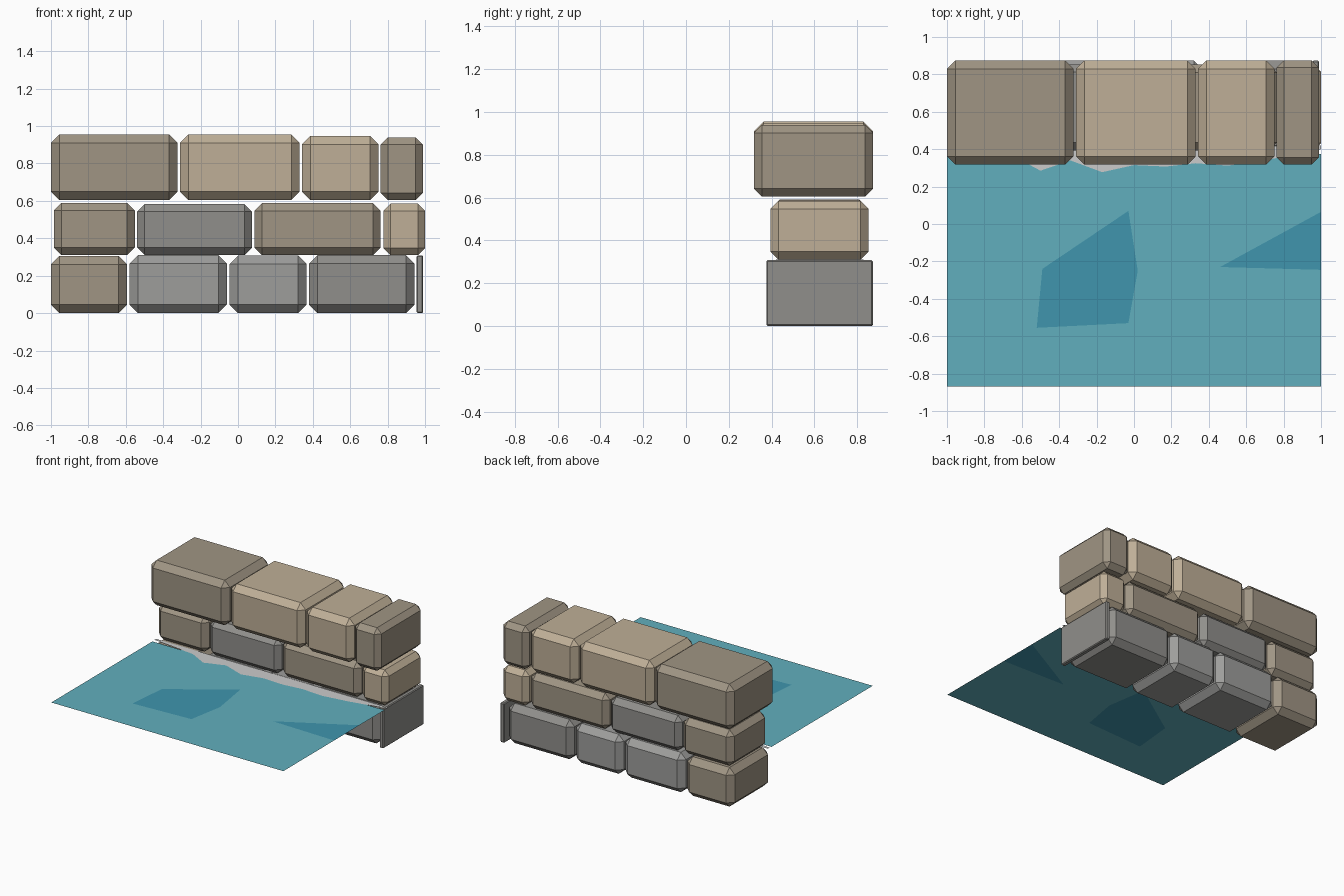
import bpy, bmesh
from mathutils import Vector
from mathutils.geometry import delaunay_2d_cdt

if "Cube" in bpy.data.objects:
    bpy.data.objects.remove(bpy.data.objects["Cube"])


def material(name, rgb):
    m = bpy.data.materials.new(name)
    m.diffuse_color = (*rgb, 1)
    m.use_nodes = True
    m.node_tree.nodes["Principled BSDF"].inputs["Base Color"].default_value = m.diffuse_color
    return m


MATS = {
    "tan": material("dark_tan", (0.35, 0.30, 0.23)),
    "sand": material("light_tan", (0.52, 0.43, 0.31)),
    "grey": material("dark_grey", (0.28, 0.275, 0.26)),
    "pale": material("light_grey", (0.34, 0.34, 0.33)),
}
WATER = material("water", (0.12, 0.43, 0.51))
DEEP = material("deep_water", (0.05, 0.30, 0.42))
FOAM = material("foam", (0.72, 0.74, 0.74))


def add_object(name, bm, *mats):
    me = bpy.data.meshes.new(name)
    bm.to_mesh(me)
    bm.free()
    for m in mats:
        me.materials.append(m)
    ob = bpy.data.objects.new(name, me)
    bpy.context.collection.objects.link(ob)
    return ob


def stone(name, x0, x1, y0, y1, z0, z1, mat):
    bm = bmesh.new()
    bmesh.ops.create_cube(bm, size=1)
    lo, hi = Vector((x0, y0, z0)), Vector((x1, y1, z1))
    for v in bm.verts:
        v.co = Vector(lo[i] + (v.co[i] + 0.5) * (hi[i] - lo[i]) for i in range(3))
    width = min(0.045, 0.17 * (x1 - x0), 0.15 * (z1 - z0))
    bmesh.ops.bevel(bm, geom=bm.edges[:], offset=width, offset_type='OFFSET',
                    segments=1, affect='EDGES', profile=0.5)
    add_object(name, bm, mat)


# Three courses of chamfered blocks: depth range, base, (x0, x1, top, colour)
COURSES = [
    ("bottom", 0.375, 0.873, 0.0, [
        (-1.0, -0.593, 0.305, "tan"), (-0.58, -0.06, 0.31, "pale"),
        (-0.045, 0.366, 0.308, "pale"), (0.38, 0.943, 0.31, "grey"),
        (0.955, 0.99, 0.308, "grey")]),
    ("middle", 0.394, 0.853, 0.31, [
        (-0.985, -0.552, 0.59, "tan"), (-0.54, 0.075, 0.583, "grey"),
        (0.087, 0.763, 0.588, "tan"), (0.777, 1.0, 0.585, "sand")]),
    ("top", 0.317, 0.874, 0.604, [
        (-1.0, -0.323, 0.955, "tan"), (-0.31, 0.33, 0.955, "sand"),
        (0.342, 0.752, 0.947, "sand"), (0.763, 0.988, 0.94, "tan")]),
]
for course, y0, y1, z0, blocks in COURSES:
    for i, (x0, x1, z1, col) in enumerate(blocks, 1):
        stone(f"{course}_stone_{i}", x0, x1, y0, y1, z0, z1, MATS[col])

# Water sheet with two darker patches set flush into it
OUTLINES = [
    [(-1, -0.87), (1, -0.87), (1, 0.375), (-1, 0.375)],
    [(-0.03, 0.07), (-0.49, -0.24), (-0.52, -0.555), (-0.03, -0.53), (0.02, -0.25)],
    [(1, 0.065), (0.46, -0.23), (1, -0.245)],
]
points, loops = [], []
for outline in OUTLINES:
    loops.append(list(range(len(points), len(points) + len(outline))))
    points += [Vector(p) for p in outline]
cdt = delaunay_2d_cdt(points, [], loops, 1, 1e-5)
bm = bmesh.new()
vs = [bm.verts.new((p.x, p.y, 0.304)) for p in cdt[0]]
for f, origin in zip(cdt[2], cdt[5]):
    face = bm.faces.new([vs[i] for i in f])
    face.material_index = 1 if max(origin, default=0) > 0 else 0
bmesh.ops.recalc_face_normals(bm, faces=bm.faces[:])
if sum(f.normal.z for f in bm.faces) < 0:
    bmesh.ops.reverse_faces(bm, faces=bm.faces[:])
add_object("water", bm, WATER, DEEP)

# Ragged foam strip along the foot of the wall
EDGE = [(-1, 0.40), (-0.64, 0.36), (-0.5, 0.285), (-0.34, 0.34), (-0.17, 0.277),
        (0, 0.315), (0.17, 0.307), (0.33, 0.325), (0.5, 0.312), (0.7, 0.34), (1, 0.40)]
bm = bmesh.new()
rows = [(bm.verts.new((x, y, 0.307)), bm.verts.new((x, 0.42, 0.307))) for x, y in EDGE]
for (a, b), (c, d) in zip(rows, rows[1:]):
    bm.faces.new((a, c, d, b))
add_object("foam", bm, FOAM)
